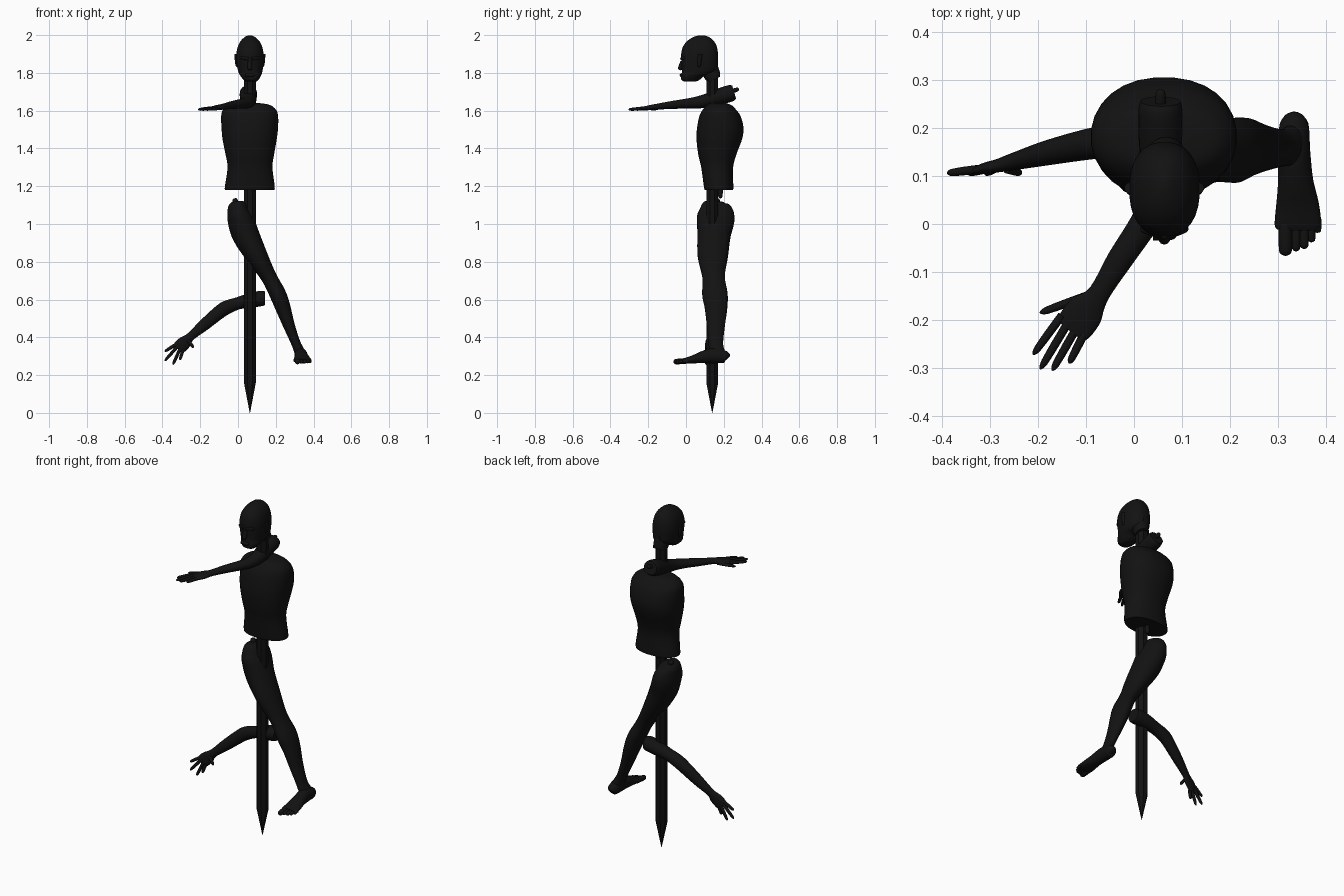
import bpy, bmesh, math
from mathutils import Vector

mat = bpy.data.materials.new("charred_black")
mat.diffuse_color = (0.006, 0.006, 0.006, 1)


def spline(p, steps):
    """Catmull-Rom interpolation of section tuples."""
    out = []
    for i in range(len(p) - 1):
        a, b, c, d = p[max(i - 1, 0)], p[i], p[i + 1], p[min(i + 2, len(p) - 1)]
        for k in range(steps):
            t = k / steps
            out.append([0.5 * (2 * q + (r - o) * t + (2 * o - 5 * q + 4 * r - s) * t * t
                               + (3 * q - o - 3 * r + s) * t ** 3)
                        for o, q, r, s in zip(a, b, c, d)])
    return out + [list(p[-1])]


def loft(name, sections, side=(1, 0, 0), axis=None, n=20, steps=4, power=2.0, angle=50):
    """Skin elliptical sections (x, y, z, half width along side, half depth)."""
    pts = spline(sections, steps)
    bm = bmesh.new()
    rings = []
    for i, s in enumerate(pts):
        a, b = pts[max(i - 1, 0)], pts[min(i + 1, len(pts) - 1)]
        t = Vector(axis) if axis else (Vector(b[:3]) - Vector(a[:3])).normalized()
        u = Vector(side)
        u = (u - t * u.dot(t)).normalized()
        v = t.cross(u)
        ring = []
        for k in range(n):
            w = 2 * math.pi * (k + 0.5) / n
            c, d = math.cos(w), math.sin(w)
            c = math.copysign(abs(c) ** (2 / power), c)
            d = math.copysign(abs(d) ** (2 / power), d)
            ring.append(bm.verts.new(Vector(s[:3]) + u * c * s[3] + v * d * s[4]))
        rings.append(ring)
    for r, q in zip(rings, rings[1:]):
        for k in range(n):
            bm.faces.new((r[k], r[(k + 1) % n], q[(k + 1) % n], q[k]))
    bm.faces.new(rings[0])
    bm.faces.new(rings[-1])
    bmesh.ops.recalc_face_normals(bm, faces=bm.faces)
    me = bpy.data.meshes.new(name)
    bm.to_mesh(me)
    bm.free()
    ob = bpy.data.objects.new(name, me)
    bpy.context.collection.objects.link(ob)
    me.materials.append(mat)
    bpy.ops.object.select_all(action='DESELECT')
    ob.select_set(True)
    bpy.context.view_layer.objects.active = ob
    bpy.ops.object.shade_smooth_by_angle(angle=math.radians(angle))
    return ob


def rod(name, a, b, r, tip=0.7, side=(1, 0, 0), n=10):
    """Rounded digit or bone stub from a to b."""
    a, b = Vector(a), Vector(b)
    secs = [(*a.lerp(b, t), r * k, r * k)
            for t, k in ((0, 1), (0.45, 1), (0.85, (1 + tip) / 2), (0.96, tip * 0.7), (1, 0.15))]
    return loft(name, secs, side, n=n, steps=2)


# Wooden stake, sharpened at the bottom
loft("stake", [(0.063, 0.139, z, r, r) for z, r in ((0, 0.001), (0.16, 0.034), (1.85, 0.034))],
     n=8, steps=1, angle=20)

# Torso with flat cut waist; rows are z, x min, x max, y min, y max
torso = [(1.18, -0.07, 0.193, 0.098, 0.25), (1.20, -0.07, 0.195, 0.094, 0.251),
         (1.30, -0.056, 0.183, 0.08, 0.25), (1.37, -0.067, 0.192, 0.064, 0.268),
         (1.45, -0.083, 0.206, 0.055, 0.298), (1.51, -0.088, 0.213, 0.058, 0.305),
         (1.57, -0.09, 0.213, 0.07, 0.29), (1.605, -0.08, 0.202, 0.088, 0.266),
         (1.63, -0.045, 0.17, 0.11, 0.24), (1.64, 0.01, 0.115, 0.13, 0.21)]
head = [(1.755, 0.04, 0.1, -0.012, 0.055), (1.765, 0.028, 0.11, -0.026, 0.075),
        (1.785, 0.012, 0.122, -0.026, 0.10), (1.81, 0.0, 0.13, -0.022, 0.162),
        (1.86, -0.009, 0.136, -0.024, 0.17), (1.90, -0.009, 0.136, -0.026, 0.17),
        (1.94, -0.001, 0.128, -0.016, 0.163), (1.97, 0.015, 0.112, 0.008, 0.147),
        (1.99, 0.036, 0.09, 0.04, 0.122), (1.999, 0.055, 0.072, 0.07, 0.095)]


def rings(rows):
    return [((a + b) / 2, (c + d) / 2, z, (b - a) / 2, (d - c) / 2) for z, a, b, c, d in rows]


loft("torso", rings(torso), axis=(0, 0, 1), n=28, power=2.2)
rod("spine_stub", (0.06, 0.182, 1.2), (0.06, 0.182, 1.135), 0.013)

# Head with severed neck and face details
loft("head", rings(head), axis=(0, 0, 1), n=28, power=2.3)
loft("neck", [(0.065, 0.115, 1.84, 0.045, 0.05), (0.067, 0.138, 1.79, 0.04, 0.045),
              (0.067, 0.15, 1.765, 0.038, 0.035)])
rod("nose", (0.063, -0.018, 1.86), (0.063, -0.034, 1.815), 0.012, 1)
rod("mouth", (0.04, -0.024, 1.788), (0.088, -0.024, 1.788), 0.01, side=(0, 0, 1))
for s in (-1, 1):
    rod("ear", (0.063 + s * 0.071, 0.075, 1.9), (0.063 + s * 0.066, 0.068, 1.83), 0.012)
    rod("brow", (0.063 + s * 0.008, -0.022, 1.875), (0.063 + s * 0.05, -0.008, 1.88), 0.009,
        side=(0, 0, 1))

# Upper arm: stuck on the stake at the shoulder, palm level
loft("upper_severed_arm", [
    (0.055, 0.255, 1.698, 0.042, 0.036), (0.055, 0.235, 1.692, 0.046, 0.044),
    (0.055, 0.17, 1.672, 0.045, 0.043), (0.055, 0.11, 1.653, 0.04, 0.037),
    (0.045, 0.05, 1.642, 0.034, 0.031), (0.02, 0, 1.637, 0.03, 0.026),
    (-0.03, -0.075, 1.63, 0.027, 0.021), (-0.073, -0.145, 1.622, 0.023, 0.016),
    (-0.1, -0.18, 1.617, 0.039, 0.014), (-0.122, -0.21, 1.613, 0.04, 0.011),
    (-0.132, -0.223, 1.612, 0.034, 0.008)], side=(0.83, -0.55, 0))
for a, b in (((-0.15, -0.19), (-0.21, -0.272)), ((-0.137, -0.205), (-0.195, -0.302)),
             ((-0.12, -0.217), (-0.17, -0.305)), ((-0.103, -0.227), (-0.135, -0.29)),
             ((-0.1, -0.15), (-0.196, -0.185))):
    rod("upper_finger", (*a, 1.613), (*b, 1.606), 0.009)
rod("shoulder_bone", (0.055, 0.235, 1.7), (0.055, 0.28, 1.715), 0.012)

# Lower arm: hangs outward with spread hand
loft("lower_severed_arm", [
    (0.142, 0.165, 0.607, 0.037, 0.04), (0.125, 0.165, 0.606, 0.041, 0.044),
    (0.07, 0.17, 0.597, 0.04, 0.042), (0, 0.17, 0.58, 0.033, 0.036),
    (-0.06, 0.17, 0.558, 0.037, 0.034), (-0.1, 0.165, 0.532, 0.036, 0.032),
    (-0.18, 0.148, 0.465, 0.031, 0.026), (-0.25, 0.13, 0.405, 0.023, 0.018),
    (-0.28, 0.122, 0.375, 0.035, 0.014), (-0.305, 0.117, 0.352, 0.037, 0.012),
    (-0.318, 0.114, 0.34, 0.032, 0.009)], side=(0, 0, 1))
for a, b in (((-0.325, 0.365), (-0.388, 0.325)), ((-0.322, 0.35), (-0.388, 0.275)),
             ((-0.308, 0.336), (-0.345, 0.255)), ((-0.292, 0.33), (-0.308, 0.28)),
             ((-0.265, 0.385), (-0.235, 0.345))):
    rod("lower_finger", (a[0], 0.114, a[1]), (b[0], 0.106, b[1]), 0.009)

# Leg, slanting outward
loft("leg", [
    (-0.004, 0.15, 1.118, 0.032, 0.05), (-0.002, 0.15, 1.1, 0.05, 0.072),
    (0.003, 0.155, 1.065, 0.06, 0.095), (0.014, 0.157, 1.02, 0.07, 0.1),
    (0.042, 0.148, 0.94, 0.072, 0.089), (0.1, 0.142, 0.83, 0.058, 0.081),
    (0.163, 0.146, 0.72, 0.042, 0.06), (0.21, 0.153, 0.63, 0.044, 0.068),
    (0.237, 0.159, 0.56, 0.041, 0.061), (0.271, 0.158, 0.46, 0.031, 0.048),
    (0.306, 0.158, 0.37, 0.025, 0.039), (0.325, 0.163, 0.325, 0.028, 0.042),
    (0.333, 0.17, 0.29, 0.03, 0.045)])
rod("thigh_bone", (0, 0.16, 1.08), (-0.02, 0.165, 1.135), 0.015, 1)

# Foot and toes
loft("foot", [
    (0.333, 0.222, 0.288, 0.015, 0.015), (0.333, 0.208, 0.296, 0.03, 0.032),
    (0.333, 0.15, 0.303, 0.034, 0.041), (0.336, 0.09, 0.295, 0.037, 0.033),
    (0.34, 0.04, 0.284, 0.045, 0.022), (0.341, 0, 0.277, 0.049, 0.015),
    (0.341, -0.012, 0.275, 0.044, 0.011)])
for x, y, r in ((0.315, -0.066, 0.015), (0.337, -0.057, 0.01), (0.354, -0.052, 0.01),
                (0.369, -0.038, 0.009), (0.381, -0.018, 0.009)):
    rod("toe", (x, 0.01, 0.276), (x, y, 0.27), r, 0.9)
